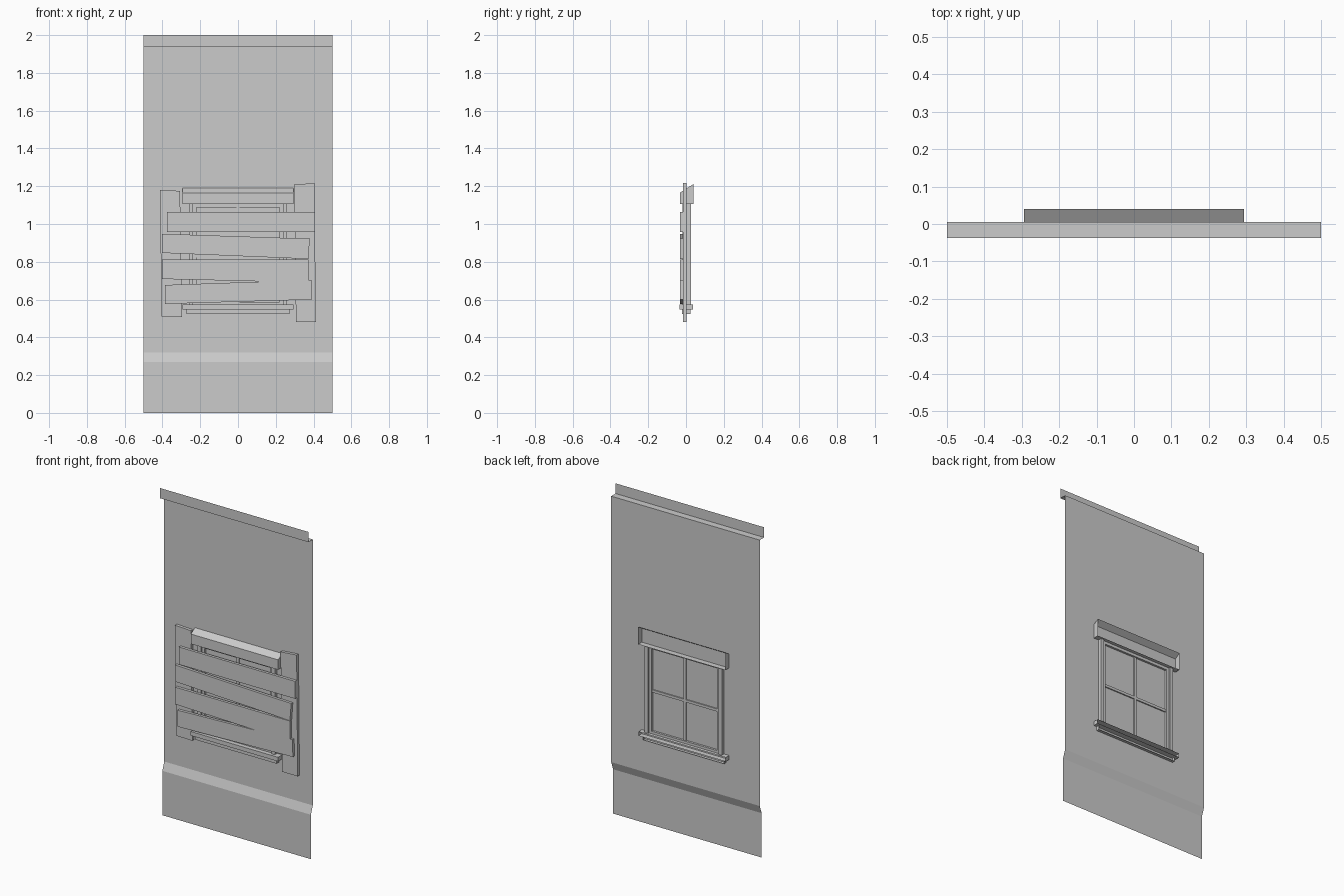
import bpy, bmesh

if "Cube" in bpy.data.objects:
    bpy.data.objects.remove(bpy.data.objects["Cube"])

WALL_Y = 0.005


def new_object(name, bm):
    bmesh.ops.recalc_face_normals(bm, faces=bm.faces[:])
    mesh = bpy.data.meshes.new(name)
    bm.to_mesh(mesh)
    bm.free()
    obj = bpy.data.objects.new(name, mesh)
    bpy.context.collection.objects.link(obj)
    return obj


def prism(name, ring_a, ring_b, open_sides=()):
    """Join two matching rings of points into a solid, leaving chosen sides open."""
    bm = bmesh.new()
    a = [bm.verts.new(p) for p in ring_a]
    b = [bm.verts.new(p) for p in ring_b]
    bm.faces.new(a)
    bm.faces.new(b[::-1])
    n = len(a)
    for i in range(n):
        if i not in open_sides:
            j = (i + 1) % n
            bm.faces.new((a[j], a[i], b[i], b[j]))
    return new_object(name, bm)


def along_x(name, profile, x0, x1, open_sides=()):
    return prism(name, [(x0, y, z) for y, z in profile],
                 [(x1, y, z) for y, z in profile], open_sides)


def box(name, x0, x1, y0, y1, z0, z1, open_back=False):
    # side 1 of the profile is the back
    profile = [(y0, z0), (y1, z0), (y1, z1), (y0, z1)]
    return along_x(name, profile, x0, x1, (1,) if open_back else ())


def plank(name, corners, y0, y1):
    return prism(name, [(x, y0, z) for x, z in corners],
                 [(x, y1, z) for x, z in corners])


# Wall: one thin folded sheet with a base skirt and a top lip
bm = bmesh.new()
fold = [(-0.013, 0), (-0.013, 0.27), (WALL_Y, 0.32), (WALL_Y, 1.938),
        (-0.037, 1.938), (-0.037, 2.0)]
rows = [[bm.verts.new((x, y, z)) for x in (-0.5, 0.5)] for y, z in fold]
for lo, hi in zip(rows, rows[1:]):
    bm.faces.new((lo[0], lo[1], hi[1], hi[0]))
new_object("wall_panel", bm)

# Header with sloping top, hollow from behind
along_x("window_header", [(-0.033, 1.105), (0.04, 1.105), (0.04, 1.212), (-0.033, 1.165)],
        -0.294, 0.294, (1,))

# Stepped sill
box("sill_upper", -0.294, 0.294, -0.035, 0.038, 0.548, 0.573, True)
box("sill_lower", -0.273, 0.273, -0.02, 0.023, 0.523, 0.548, True)

# Window frame posts, mirrored left and right
for side, s in (("left", -1), ("right", 1)):
    for part, a, b, y0, y1 in (("outer", 0.237, 0.26, -0.018, 0.027),
                               ("inner", 0.22, 0.237, -0.008, 0.018)):
        x0, x1 = sorted((s * a, s * b))
        box(f"frame_{part}_{side}", x0, x1, y0, y1, 0.573, 1.105)

# Top and bottom rails and the cross bars
box("rail_top", -0.22, 0.22, -0.008, 0.018, 1.088, 1.105)
box("rail_bottom", -0.22, 0.22, -0.008, 0.018, 0.573, 0.588)
box("bar_upright", -0.008, 0.008, -0.002, 0.012, 0.588, 1.088)
box("bar_cross", -0.22, 0.22, -0.002, 0.012, 0.822, 0.838)

# Rough upright boards on the wall
uprights = [
    [(-0.405, 0.51), (-0.297, 0.508), (-0.307, 1.175), (-0.413, 1.18)],
    [(0.307, 0.481), (0.412, 0.481), (0.405, 1.217), (0.297, 1.208)],
]
for i, corners in enumerate(uprights):
    plank(f"upright_board_{i + 1}", corners, -0.015, 0.003)

# Crooked boards nailed across the window
crossboards = [
    [(-0.376, 0.958), (0.407, 0.958), (0.407, 1.064), (-0.376, 1.064)],
    [(-0.402, 0.847), (0.372, 0.815), (0.38, 0.922), (-0.402, 0.948)],
    [(-0.402, 0.709), (0.372, 0.69), (0.372, 0.813), (-0.402, 0.813)],
    [(-0.386, 0.577), (0.392, 0.6), (0.388, 0.704), (-0.386, 0.677)],
]
for i, corners in enumerate(crossboards):
    plank(f"cross_board_{i + 1}", corners, -0.032, -0.015)
